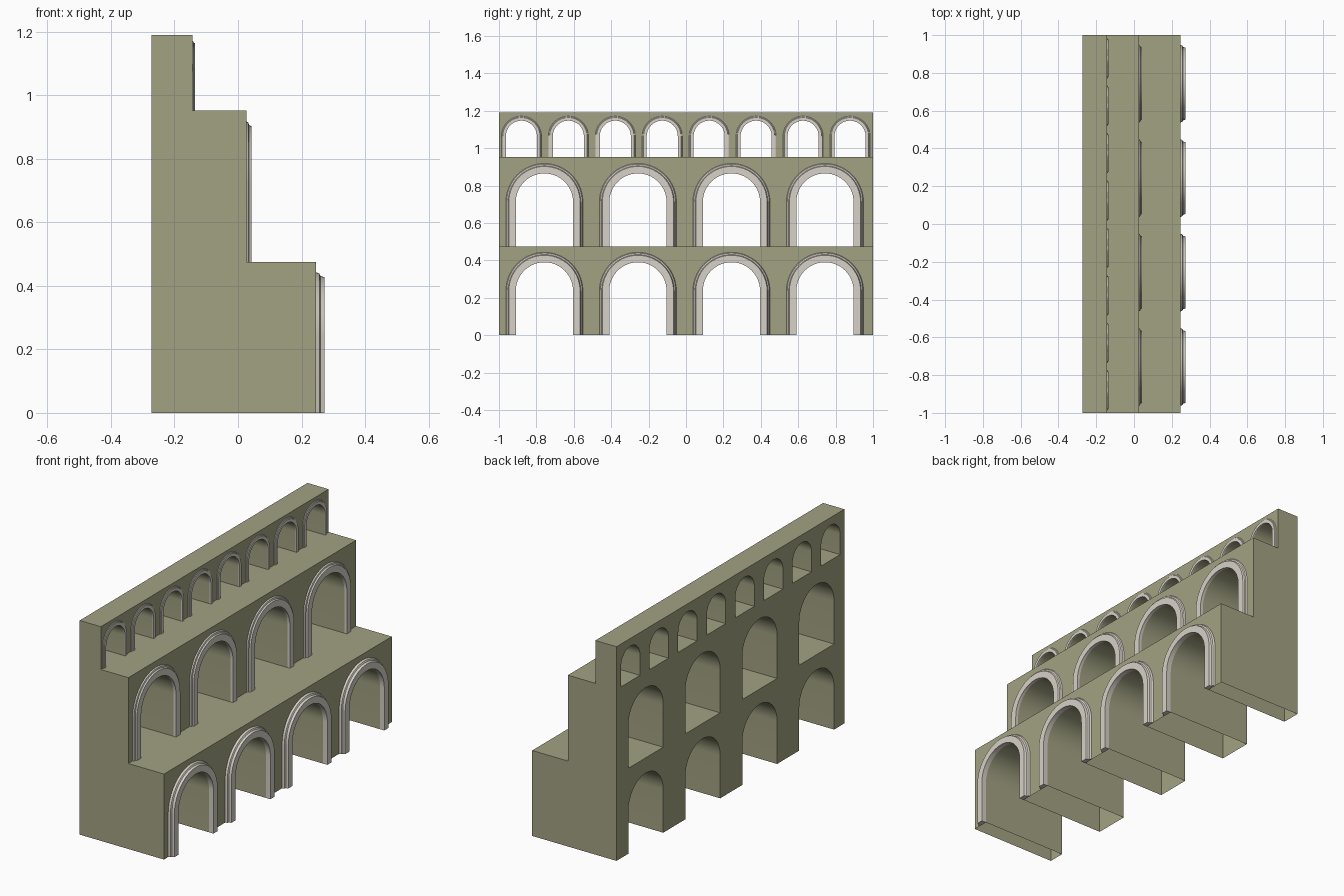
import bpy, bmesh, math

if "Cube" in bpy.data.objects:
    bpy.data.objects.remove(bpy.data.objects["Cube"])

def material(name, rgb):
    m = bpy.data.materials.new(name)
    m.diffuse_color = (*rgb, 1)
    m.use_nodes = True
    m.node_tree.nodes["Principled BSDF"].inputs["Base Color"].default_value = m.diffuse_color
    return m

STONE = material("olive stone", (0.365, 0.365, 0.23))
TRIM = material("pale trim", (0.68, 0.64, 0.57))
BACK = -0.273
SEG = 28

def finish(bm, name, mat):
    bmesh.ops.recalc_face_normals(bm, faces=bm.faces)
    me = bpy.data.meshes.new(name)
    bm.to_mesh(me)
    bm.free()
    me.materials.append(mat)
    ob = bpy.data.objects.new(name, me)
    bpy.context.collection.objects.link(ob)
    bpy.ops.object.select_all(action='DESELECT')
    ob.select_set(True)
    bpy.context.view_layer.objects.active = ob
    bpy.ops.object.shade_smooth_by_angle(angle=math.radians(30))
    return ob

def arch_path(yc, r, z0, spring):
    """Left foot, semicircle, right foot in (y, z)."""
    arc = [(yc - r * math.cos(math.pi * i / SEG), spring + r * math.sin(math.pi * i / SEG))
           for i in range(SEG + 1)]
    return [(yc - r, z0)] + arc + [(yc + r, z0)]

def wall(name, front, z0, z1, centres, r, spring):
    """Tier slab with arched tunnels, open underneath."""
    bm = bmesh.new()
    outline = [(-1, z0)]
    feet = set()
    for yc in centres:
        feet.add(len(outline) - 1)          # underside of each pier stays open
        outline += arch_path(yc, r, z0, spring)
    feet.add(len(outline) - 1)
    outline += [(1, z0), (1, z1), (-1, z1)]
    f = [bm.verts.new((front, y, z)) for y, z in outline]
    b = [bm.verts.new((BACK, y, z)) for y, z in outline]
    bm.faces.new(f)
    bm.faces.new(b[::-1])
    n = len(outline)
    for i in range(n):
        if i not in feet:
            j = (i + 1) % n
            bm.faces.new((f[i], b[i], b[j], f[j]))
    # the big front and back faces are concave, so triangulate them
    bm.normal_update()
    bmesh.ops.triangulate(bm, faces=[x for x in bm.faces if len(x.verts) > 4])
    finish(bm, name, STONE)

# moulding section: (share of width, share of depth)
SECTION = [(0, 0), (0, 1), (0.7, 1), (0.78, 0.55), (0.92, 0.4), (1, 0)]

def moulding(name, front, z0, centres, r, spring, width, depth):
    bm = bmesh.new()
    for yc in centres:
        rows = [[bm.verts.new((front + d * depth, y, z))
                 for y, z in arch_path(yc, r + w * width, z0, spring)] for w, d in SECTION]
        for a, b in zip(rows, rows[1:]):
            for i in range(len(a) - 1):
                bm.faces.new((a[i], a[i + 1], b[i + 1], b[i]))
        for end in (0, -1):
            bm.faces.new([row[end] for row in rows])
    finish(bm, name, TRIM)

BIG = [-0.757 + 0.5 * i for i in range(4)]
SMALL = [-0.88 + 0.251 * i for i in range(8)]

# name, front x, base, top, arch centres, radius, spring height, trim width, trim depth
for tier, front, z0, z1, centres, r, spring, w, d in (
        ("lower", 0.245, 0.0, 0.475, BIG, 0.153, 0.237, 0.053, 0.027),
        ("middle", 0.026, 0.475, 0.952, BIG, 0.153, 0.712, 0.053, 0.016),
        ("upper", -0.143, 0.952, 1.19, SMALL, 0.083, 1.064, 0.024, 0.007)):
    wall(tier + "_arcade_wall", front, z0, z1, centres, r, spring)
    moulding(tier + "_arch_trim", front, z0, centres, r, spring, w, d)
